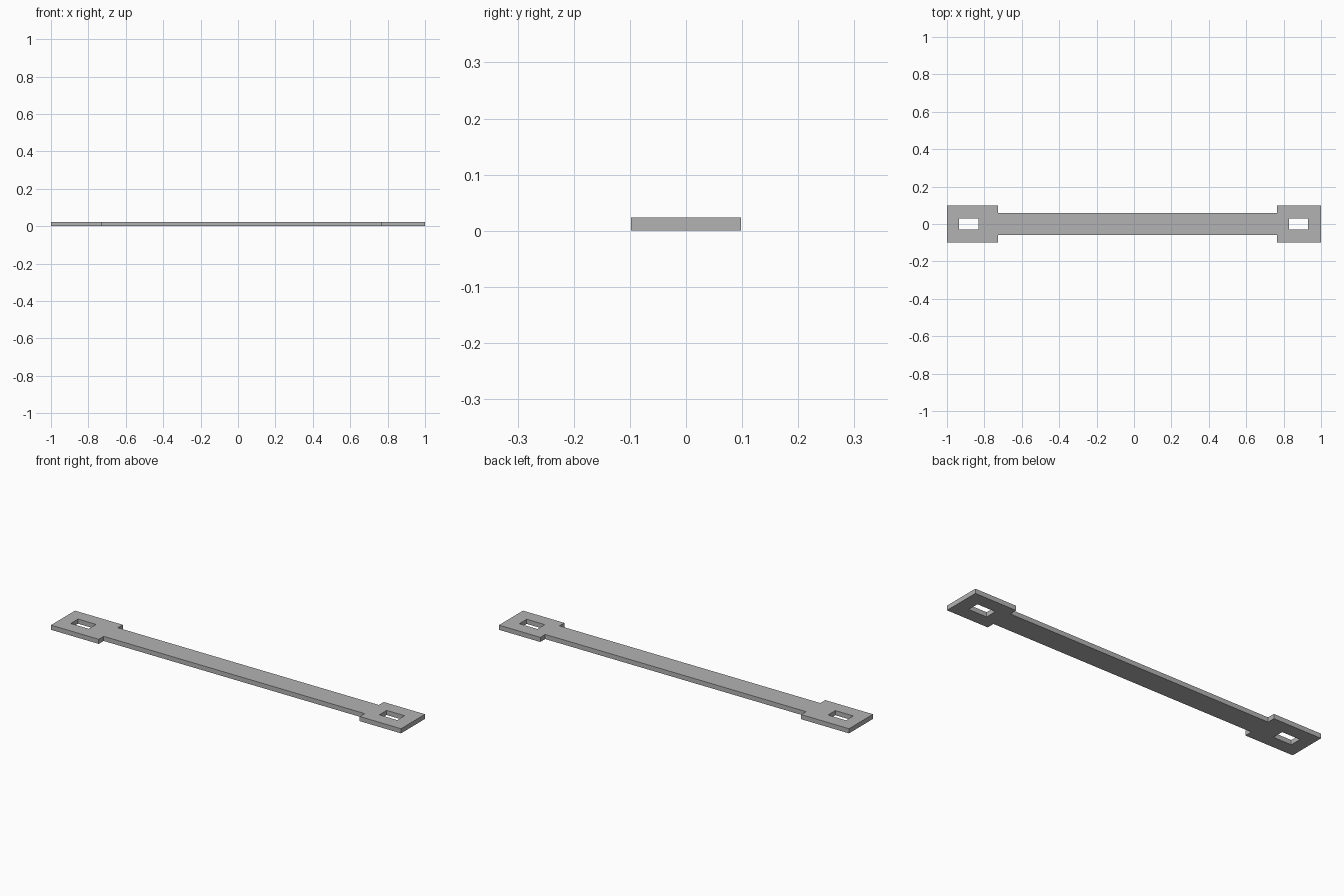
import bpy
import bmesh

cube = bpy.data.objects.get("Cube")
if cube:
    bpy.data.objects.remove(cube, do_unlink=True)

THICKNESS = 0.024
HALF_END = 0.098      # half width of the end plates
HALF_BAR = 0.058      # half width of the slim bar
HALF_SLOT = 0.03
LEFT_STEP, RIGHT_STEP = -0.727, 0.764

# Plain grey material
grey = bpy.data.materials.new("plain grey")
grey.use_nodes = True
color = (0.45, 0.45, 0.45, 1)
grey.diffuse_color = color
grey.node_tree.nodes["Principled BSDF"].inputs["Base Color"].default_value = color


def add_loop(bm, points):
    """Closed ring of edges on the ground plane."""
    verts = [bm.verts.new((x, y, 0)) for x, y in points]
    return [bm.edges.new((v, verts[i - 1])) for i, v in enumerate(verts)]


def slot(x0, x1):
    return [(x0, -HALF_SLOT), (x1, -HALF_SLOT), (x1, HALF_SLOT), (x0, HALF_SLOT)]


# Strap outline: mirrored half profile, wide at both ends
half = [(-1, HALF_END), (LEFT_STEP, HALF_END), (LEFT_STEP, HALF_BAR),
        (RIGHT_STEP, HALF_BAR), (RIGHT_STEP, HALF_END), (1, HALF_END)]
outline = half + [(x, -y) for x, y in reversed(half)]

bm = bmesh.new()
edges = add_loop(bm, outline)
for x0, x1 in ((-0.935, -0.832), (0.828, 0.931)):
    edges += add_loop(bm, slot(x0, x1))

# Fill around the slots, then thicken
bmesh.ops.triangle_fill(bm, edges=edges, use_beauty=True, normal=(0, 0, 1))
extruded = bmesh.ops.extrude_face_region(bm, geom=bm.faces[:], use_keep_orig=True)
top = [g for g in extruded["geom"] if isinstance(g, bmesh.types.BMVert)]
bmesh.ops.translate(bm, verts=top, vec=(0, 0, THICKNESS))
bmesh.ops.recalc_face_normals(bm, faces=bm.faces[:])

mesh = bpy.data.meshes.new("slotted_strap")
bm.to_mesh(mesh)
bm.free()
mesh.materials.append(grey)
strap = bpy.data.objects.new("slotted_strap", mesh)
bpy.context.collection.objects.link(strap)
